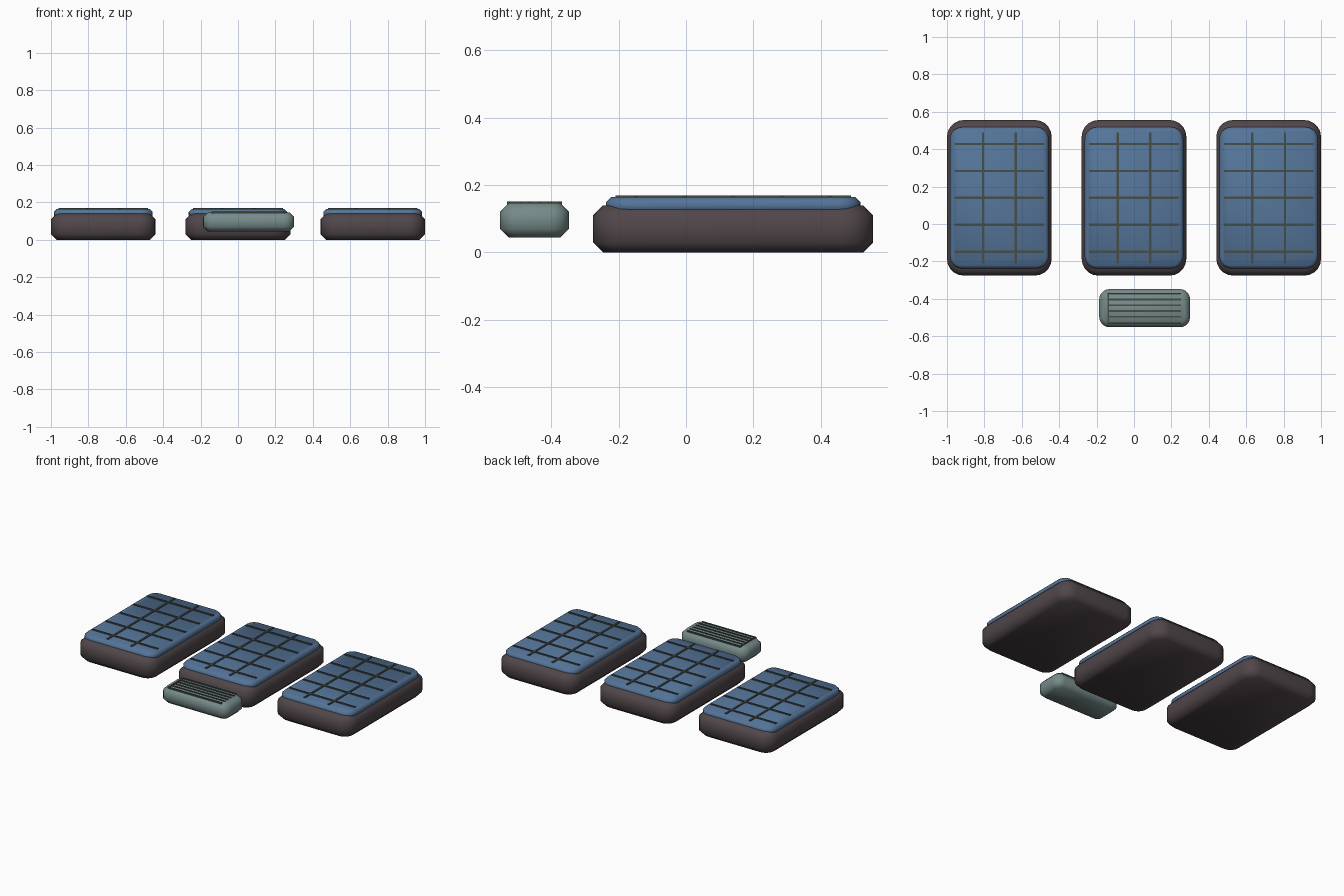
import bpy, bmesh, math

cube = bpy.data.objects.get("Cube")
if cube:
    bpy.data.objects.remove(cube, do_unlink=True)


def material(name, rgb):
    linear = [((c / 255 + 0.055) / 1.055) ** 2.4 for c in rgb] + [1]
    mat = bpy.data.materials.new(name)
    mat.use_nodes = True
    mat.diffuse_color = linear
    mat.node_tree.nodes["Principled BSDF"].inputs["Base Color"].default_value = linear
    return mat


BROWN = material("dark brown", (80, 70, 74))
BLUE = material("slate blue", (84, 116, 152))
SAGE = material("sage grey", (118, 139, 138))
SEAM = material("dark olive grey", (70, 78, 73))


def finish(name, bm, mat, smooth):
    mesh = bpy.data.meshes.new(name)
    bmesh.ops.recalc_face_normals(bm, faces=bm.faces)
    bm.to_mesh(mesh)
    bm.free()
    mesh.materials.append(mat)
    obj = bpy.data.objects.new(name, mesh)
    bpy.context.collection.objects.link(obj)
    if smooth:
        bpy.ops.object.select_all(action="DESELECT")
        obj.select_set(True)
        bpy.context.view_layer.objects.active = obj
        bpy.ops.object.shade_smooth_by_angle(angle=math.radians(50))
    return obj


def rounded_slab(name, cx, cy, hx, hy, z0, z1, radius, chamfer, mat, steps=5):
    """Slab with rounded plan corners and chamfered top and bottom rims."""
    bm = bmesh.new()
    rings = []
    for z, inset in ((z0, chamfer), (z0 + chamfer, 0), (z1 - chamfer, 0), (z1, chamfer)):
        ring = []
        r = radius - inset
        for i, (sx, sy) in enumerate(((1, 1), (-1, 1), (-1, -1), (1, -1))):
            for k in range(steps + 1):
                a = math.pi / 2 * (i + k / steps)
                ring.append(bm.verts.new((cx + sx * (hx - radius) + r * math.cos(a),
                                          cy + sy * (hy - radius) + r * math.sin(a), z)))
        rings.append(ring)
    n = len(rings[0])
    for low, high in zip(rings, rings[1:]):
        for j in range(n):
            bm.faces.new((low[j], low[(j + 1) % n], high[(j + 1) % n], high[j]))
    bm.faces.new(rings[0][::-1])
    bm.faces.new(rings[-1])
    return finish(name, bm, mat, True)


def bars(name, boxes, z0, z1, mat):
    """One object of thin raised bars, each given as (x, y, width, depth)."""
    bm = bmesh.new()
    for x, y, w, d in boxes:
        verts = bmesh.ops.create_cube(bm, size=1)["verts"]
        bmesh.ops.scale(bm, vec=(w, d, z1 - z0), verts=verts)
        bmesh.ops.translate(bm, vec=(x, y, (z0 + z1) / 2), verts=verts)
    return finish(name, bm, mat, False)


# Three cushions: base, top panel and raised seams
CY = 0.14
for side, cx in (("right", -0.72), ("middle", 0), ("left", 0.72)):
    rounded_slab(side + "_base", cx, CY, 0.28, 0.416, 0, 0.14, 0.09, 0.03, BROWN)
    rounded_slab(side + "_top_panel", cx, CY, 0.264, 0.378, 0.115, 0.164, 0.065, 0.015, BLUE)
    seams = [(cx + s * 0.0875, CY, 0.012, 0.7) for s in (-1, 1)]
    seams += [(cx, CY + k * 0.144, 0.48, 0.012) for k in range(-2, 3)]
    bars(side + "_panel_seams", seams, 0.158, 0.169, SEAM)

# Small raised pad with ribs
PX, PY = 0.057, -0.45
rounded_slab("small_pad", PX, PY, 0.243, 0.102, 0.045, 0.147, 0.055, 0.025, SAGE)
ribs = [(PX, PY + (k - 2.5) * 0.031, 0.39, 0.009) for k in range(6)]
ribs.append((-0.138, PY, 0.008, 0.16))
bars("small_pad_ribs", ribs, 0.141, 0.151, SEAM)
